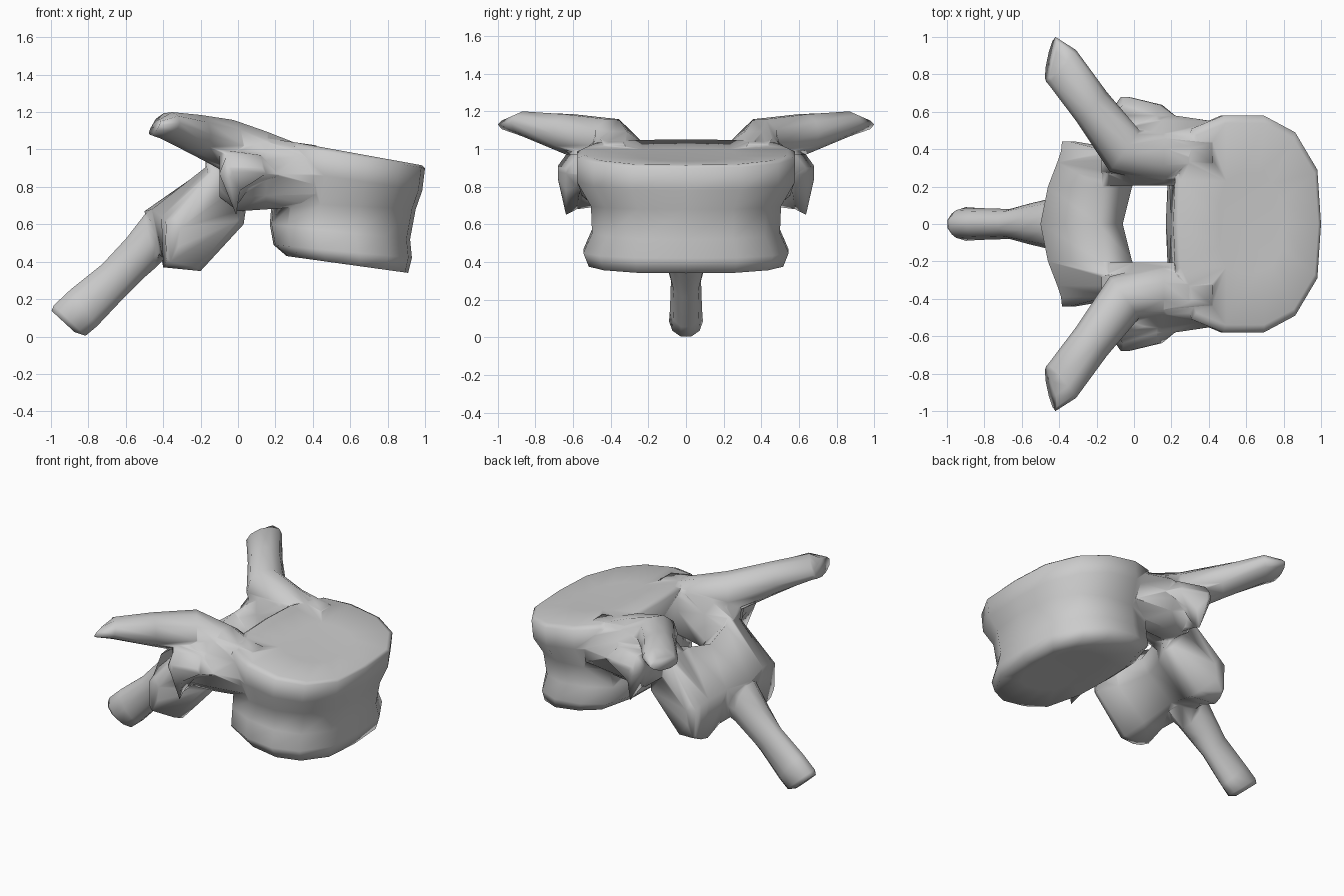
import bpy, bmesh, math
from mathutils import Vector

if "Cube" in bpy.data.objects:
    bpy.data.objects.remove(bpy.data.objects["Cube"])


def part(name, *lofts):
    """Skin each list of equal-length rings, cap the ends, make a smooth object."""
    bm = bmesh.new()
    for rings in lofts:
        vs = [[bm.verts.new(p) for p in r] for r in rings]
        n = len(vs[0])
        bm.faces.new(vs[0])
        bm.faces.new(vs[-1])
        for a, b in zip(vs, vs[1:]):
            for i in range(n):
                j = (i + 1) % n
                bm.faces.new((a[i], a[j], b[j], b[i]))
    bmesh.ops.recalc_face_normals(bm, faces=bm.faces)
    for f in bm.faces:
        f.smooth = True
    me = bpy.data.meshes.new(name)
    bm.to_mesh(me)
    bm.free()
    ob = bpy.data.objects.new(name, me)
    bpy.context.collection.objects.link(ob)
    return ob


def oval(c, u, v, n=10):
    c, u, v = Vector(c), Vector(u), Vector(v)
    return [c + u * math.cos(t) + v * math.sin(t)
            for t in (2 * math.pi * i / n for i in range(n))]


def pair(name, rings):
    """One part on both sides of the y = 0 plane."""
    return part(name, *[[[(p[0], p[1] * s, p[2]) for p in r] for r in rings]
                        for s in (1, -1)])


def slices(data):
    """x-z profiles placed at their y."""
    return [[(x, y, z) for x, z in prof] for y, prof in data]


# Vertebral body: one outline at several tilted levels with a narrow waist
half = [(.2, 0), (.21, .25), (.3, .51), (.47, .58), (.69, .58),
        (.86, .49), (.98, .29), (1, 0)]
outline = half + [(x, -y) for x, y in half[-2:0:-1]]
levels = [  # x min, x max, y scale, z at back, z at front
    (.45, .8, .45, 1.005, .935), (.24, .985, .93, 1.05, .915), (.21, 1.0, 1, 1.03, .90),
    (.20, .985, 1, .90, .78), (.18, .95, .87, .72, .68), (.17, .92, .86, .60, .52),
    (.19, .93, .94, .49, .42), (.26, .91, .89, .43, .34), (.4, .8, .5, .42, .365)]
rings = []
for x0, x1, ys, zb, zf in levels:
    rings.append([(x0 + (x1 - x0) * (x - .2) / .8, y * ys,
                   zb + (zf - zb) * (x - .2) / .8) for x, y in outline])
vertebra = part("vertebra", rings)

pedicles = pair("pedicles", [
    oval((.42, .38, .86), (0, .17, 0), (0, 0, .17)),
    oval((.15, .40, .87), (0, .19, 0), (0, 0, .20)),
    oval((0, .40, .86), (0, .18, 0), (0, 0, .20)),
    oval((-.1, .38, .88), (0, .12, 0), (0, 0, .14))])

transverse = pair("transverse_processes", [
    oval((.42, .38, .885), (0, .16, 0), (0, 0, .11)),
    oval((.16, .36, .96), (0, .15, 0), (0, 0, .14)),
    oval((-.05, .39, 1.02), (.08, .11, 0), (0, 0, .145)),
    oval((-.225, .625, 1.08), (.08, .08, 0), (0, 0, .11)),
    oval((-.385, .84, 1.13), (.075, .09, .01), (.01, 0, .07)),
    oval((-.445, .88, 1.12), (.025, .12, .01), (.02, 0, .04))])

# Webs joining the transverse bases to the lamina
webs = pair("pars_webs", slices([
    (.205, [(.24, 1.0), (0, .93), (-.15, .86), (-.08, .66), (.04, .70), (.24, .74)]),
    (.28, [(.24, 1.04), (-.03, 1.05), (-.175, .91), (-.10, .62), (.06, .68), (.24, .72)]),
    (.37, [(.24, 1.04), (-.05, 1.08), (-.175, .95), (-.12, .62), (.06, .68), (.24, .72)])]))

# Side facets on the pedicles
facets = pair("articular_facets", slices([
    (.42, [(.15, .98), (-.08, 1.0), (-.08, .82), (0, .70), (.2, .72), (.25, .9)]),
    (.58, [(.12, .97), (-.10, 1.0), (-.10, .87), (-.02, .68), (.04, .80), (.22, .86)]),
    (.637, [(.13, .90), (-.06, .97), (-.10, .87), (-.01, .65), (.01, .78), (.15, .87)]),
    (.68, [(-.04, .90), (-.06, .91), (-.07, .88), (-.05, .84), (-.04, .85), (-.03, .88)])]))

# Lamina with lower articular lobes
lam = [
    (0, [(-.19, .85), (-.50, .67), (-.45, .46), (-.31, .49), (-.12, .63), (-.06, .72)]),
    (.20, [(-.17, .90), (-.46, .68), (-.40, .42), (-.25, .41), (-.04, .60), (-.01, .74)]),
    (.33, [(-.12, .95), (-.41, .64), (-.40, .37), (-.20, .35), (.03, .60), (.06, .80)]),
    (.39, [(-.14, .88), (-.39, .62), (-.39, .38), (-.22, .37), (0, .62), (0, .80)]),
    (.44, [(-.34, .64), (-.385, .60), (-.38, .42), (-.36, .40), (-.32, .48), (-.31, .58)])]
lamina = part("lamina", slices([(-y, p) for y, p in lam[:0:-1]] + lam))

# Spinous process: upper point, lower point, half width
spine = [(-.40, .72, -.34, .46, .20), (-.50, .66, -.44, .36, .13),
         (-.60, .53, -.51, .30, .11), (-.73, .39, -.60, .21, .08),
         (-.90, .255, -.75, .05, .085), (-.99, .17, -.81, 0, .09),
         (-1.0, .14, -.87, .02, .07)]
spinous = part("spinous_process", [
    oval(((a + c) / 2, 0, (b + d) / 2), (0, w, 0), ((a - c) / 2, 0, (b - d) / 2))
    for a, b, c, d, w in spine])

# Fuse all parts into one smooth bone
for ob in (pedicles, transverse, webs, facets, lamina, spinous):
    m = vertebra.modifiers.new("fuse", 'BOOLEAN')
    m.operation, m.solver, m.object = 'UNION', 'EXACT', ob
    ob.hide_render = True
    ob.hide_set(True)
